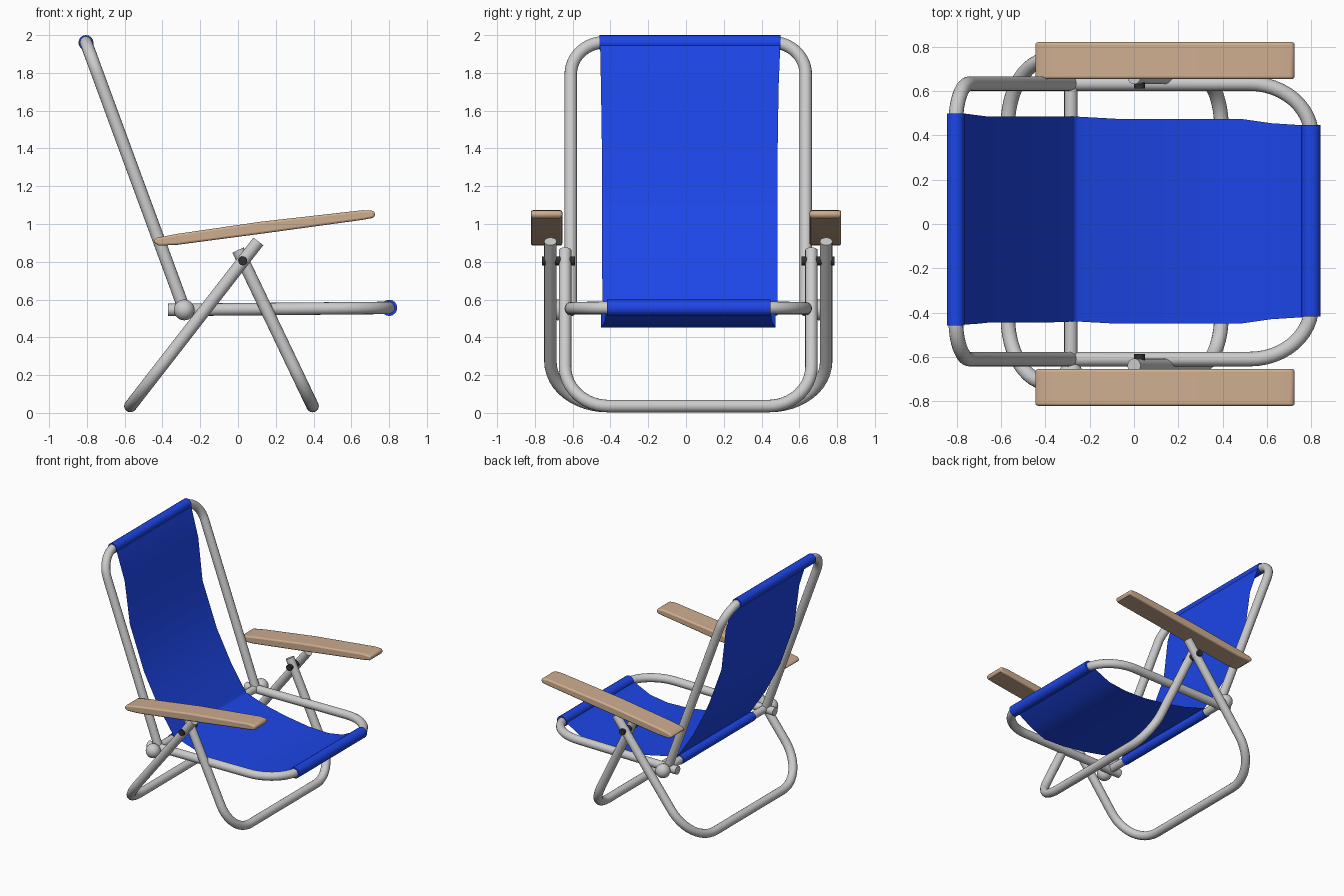
import bpy, bmesh, math
from mathutils import Vector

if "Cube" in bpy.data.objects:
    bpy.data.objects.remove(bpy.data.objects["Cube"])

YC = 0.012   # frame sits very slightly off centre
R = 0.033    # tube radius


def material(name, col):
    m = bpy.data.materials.new(name)
    m.diffuse_color = (*col, 1)
    m.use_nodes = True
    m.node_tree.nodes["Principled BSDF"].inputs["Base Color"].default_value = m.diffuse_color
    return m


BLUE = material("blue_fabric", (0.012, 0.06, 0.8))
WOOD = material("wood", (0.62, 0.42, 0.28))
DARK = material("dark_steel", (0.03, 0.03, 0.03))


def tube(name, pts, r=R, mat=None):
    cu = bpy.data.curves.new(name, 'CURVE')
    cu.dimensions = '3D'
    cu.bevel_depth = r
    cu.bevel_resolution = 6
    cu.use_fill_caps = True
    sp = cu.splines.new('POLY')
    sp.points.add(len(pts) - 1)
    for p, q in zip(sp.points, pts):
        p.co = (*q, 1)
    ob = bpy.data.objects.new(name, cu)
    bpy.context.collection.objects.link(ob)
    bpy.ops.object.select_all(action='DESELECT')
    bpy.context.view_layer.objects.active = ob
    ob.select_set(True)
    bpy.ops.object.convert(target='MESH')
    ob = bpy.context.object
    if mat:
        ob.data.materials.append(mat)
    bpy.ops.object.shade_smooth_by_angle(angle=math.radians(40))
    return ob


def u_tube(name, start, end, half, corner, run=None):
    """U-shaped tube: two legs from start to end (x, z), joined by a rounded crossbar."""
    run = run or corner
    a, b = Vector(start), Vector(end)
    length, d = (b - a).length, (b - a).normalized()
    side = [(0, half)]
    for i in range(13):
        t = math.pi / 2 * i / 12
        side.append((length - run + run * math.sin(t), half - corner + corner * math.cos(t)))
    flat = side + [(s, -y) for s, y in reversed(side)]
    return tube(name, [(a.x + d.x * s, YC + y, a.y + d.y * s) for s, y in flat])


# metal frames
u_tube("back_frame", (-0.285, 0.55), (-0.805, 1.962), 0.622, 0.18)
u_tube("seat_frame", (-0.37, 0.545), (0.802, 0.556), 0.622, 0.24, 0.28)
u_tube("rear_leg", (0.108, 0.908), (-0.57, 0.036), 0.73, 0.30)
u_tube("front_leg", (0.0, 0.862), (0.395, 0.036), 0.652, 0.23)
tube("rear_crossbar", [(-0.285, YC - 0.69, 0.55), (-0.285, YC + 0.69, 0.55)], 0.03)

# hinge balls and leg bolts on both sides
for s, tag in ((-1, "right"), (1, "left")):
    bpy.ops.mesh.primitive_uv_sphere_add(segments=24, ring_count=14, radius=0.055,
                                         location=(-0.285, YC + s * 0.69, 0.545))
    bpy.context.object.name = "hinge_ball_" + tag
    bpy.ops.object.shade_smooth()
    tube("leg_bolt_" + tag, [(0.025, YC + s * 0.6, 0.805), (0.025, YC + s * 0.775, 0.805)],
         0.024, DARK)

# wooden armrests: tilted side profile extruded across
PROFILE = [(-0.45, 0.905), (-0.42, 0.885), (-0.32, 0.89), (0.12, 0.948), (0.66, 1.022),
           (0.715, 1.032), (0.728, 1.05), (0.718, 1.07), (0.66, 1.073), (0.12, 1.012),
           (-0.32, 0.948), (-0.43, 0.927)]
for s, tag in ((-1, "right"), (1, "left")):
    bm = bmesh.new()
    f = bm.faces.new([bm.verts.new((x, s * 0.738 - 0.083, z)) for x, z in PROFILE])
    ext = bmesh.ops.extrude_face_region(bm, geom=[f])
    bmesh.ops.translate(bm, vec=(0, 0.166, 0),
                        verts=[v for v in ext['geom'] if isinstance(v, bmesh.types.BMVert)])
    bmesh.ops.recalc_face_normals(bm, faces=bm.faces)
    me = bpy.data.meshes.new("armrest_" + tag)
    bm.to_mesh(me)
    bm.free()
    ob = bpy.data.objects.new("armrest_" + tag, me)
    bpy.context.collection.objects.link(ob)
    me.materials.append(WOOD)
    bv = ob.modifiers.new("round", 'BEVEL')
    bv.width, bv.segments, bv.angle_limit = 0.014, 3, math.radians(50)
    bpy.ops.object.select_all(action='DESELECT')
    bpy.context.view_layer.objects.active = ob
    ob.select_set(True)
    bpy.ops.object.shade_smooth_by_angle(angle=math.radians(40))


def sheet(name, rows):
    """Sagging cloth panel; rows are (x, z, y_min, y_max)."""
    bm = bmesh.new()
    vs = [[bm.verts.new((x, lo + (hi - lo) * i / 4, z)) for i in range(5)]
          for x, z, lo, hi in rows]
    for a, b in zip(vs, vs[1:]):
        for i in range(4):
            bm.faces.new((a[i], b[i], b[i + 1], a[i + 1]))
    me = bpy.data.meshes.new(name)
    bm.to_mesh(me)
    bm.free()
    me.materials.append(BLUE)
    ob = bpy.data.objects.new(name, me)
    bpy.context.collection.objects.link(ob)
    for p in me.polygons:
        p.use_smooth = True


# fabric panels and the sleeves wrapped round the bars
sheet("back_fabric", [(-0.775, 1.965, -0.455, 0.50), (-0.70, 1.72, -0.45, 0.49),
                      (-0.657, 1.38, -0.445, 0.485), (-0.53, 1.03, -0.445, 0.485),
                      (-0.40, 0.78, -0.445, 0.485), (-0.255, 0.56, -0.44, 0.485)])
sheet("seat_fabric", [(-0.26, 0.575, -0.44, 0.485), (-0.08, 0.525, -0.45, 0.475),
                      (0.10, 0.487, -0.45, 0.475), (0.30, 0.458, -0.45, 0.475),
                      (0.48, 0.452, -0.45, 0.475), (0.62, 0.485, -0.43, 0.455),
                      (0.775, 0.565, -0.42, 0.445)])
for name, x, z, lo, hi, r in (("top_sleeve", -0.805, 1.96, -0.458, 0.5, 0.04),
                              ("front_sleeve", 0.80, 0.556, -0.418, 0.447, 0.043),
                              ("rear_sleeve", -0.285, 0.55, -0.44, 0.485, 0.035)):
    tube(name, [(x, lo, z), (x, hi, z)], r, BLUE)
